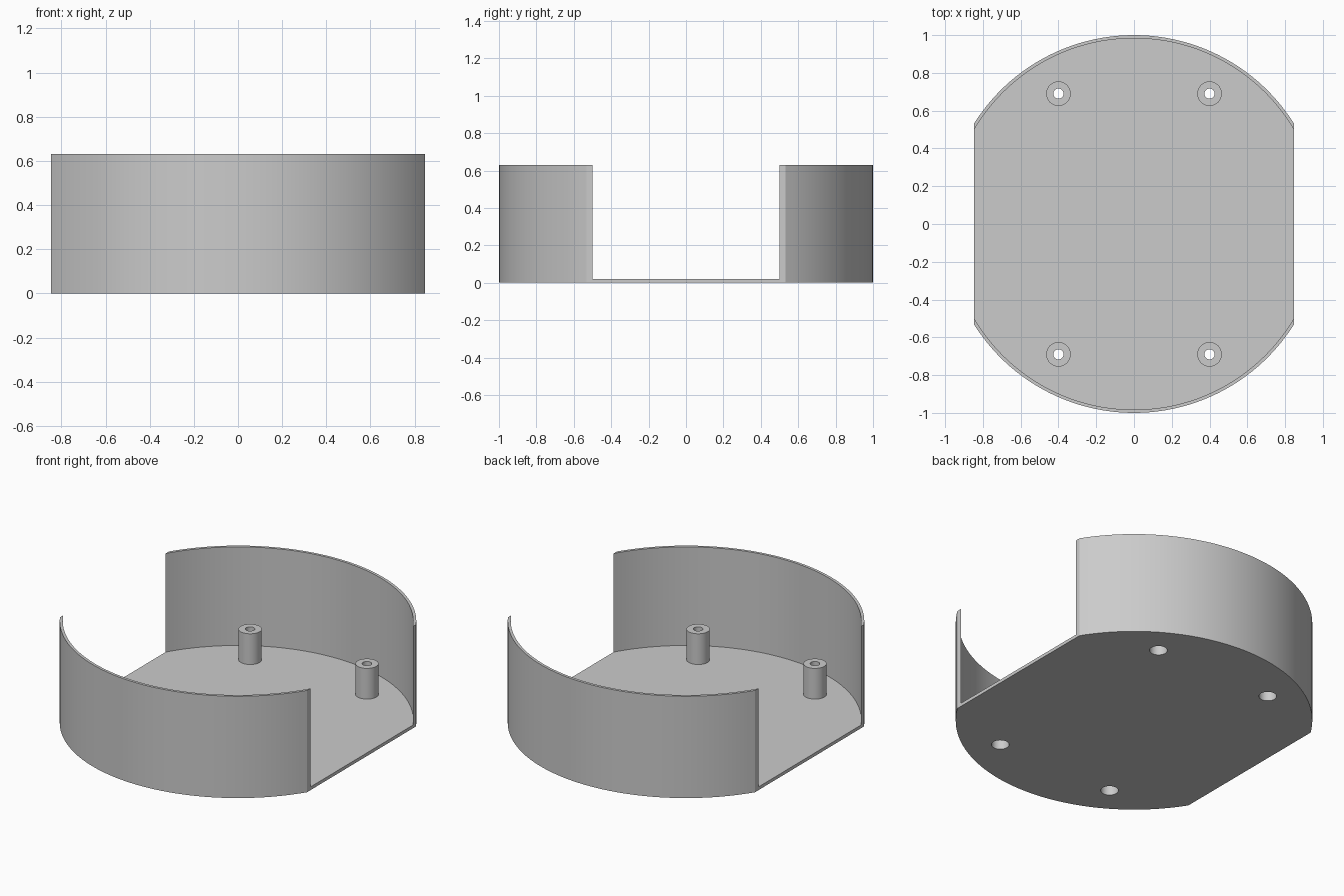
import bpy, bmesh
from math import sin, cos, acos, pi, radians
from mathutils import Vector

cube = bpy.data.objects.get("Cube")
if cube:
    bpy.data.objects.remove(cube, do_unlink=True)

R_OUT, R_IN = 1.0, 0.983        # curved wall radii
HALF_W = 0.846                  # flat sides
FLOOR, HEIGHT = 0.02, 0.63
POST_X, POST_Y, POST_TOP = 0.4, 0.69, 0.21
POST_R, BORE_R, HEAD_R, HEAD_TOP = 0.065, 0.027, 0.05, 0.13
POSTS = [(sx * POST_X, sy * POST_Y) for sx in (-1, 1) for sy in (-1, 1)]

grey = bpy.data.materials.new("plain grey")
grey.use_nodes = True
grey.diffuse_color = (0.6, 0.6, 0.6, 1)
grey.node_tree.nodes["Principled BSDF"].inputs["Base Color"].default_value = grey.diffuse_color


def finish(bm, name):
    bmesh.ops.recalc_face_normals(bm, faces=bm.faces)
    mesh = bpy.data.meshes.new(name)
    bm.to_mesh(mesh)
    bm.free()
    mesh.materials.append(grey)
    obj = bpy.data.objects.new(name, mesh)
    bpy.context.collection.objects.link(obj)
    bpy.ops.object.select_all(action="DESELECT")
    obj.select_set(True)
    bpy.context.view_layer.objects.active = obj
    bpy.ops.object.shade_smooth_by_angle(angle=radians(30))
    return obj


def arc(radius, side, n=48):
    """Arc between the two flat sides; side is +1 for back, -1 for front."""
    a = acos(HALF_W / radius)
    angles = [a + (pi - 2 * a) * i / n for i in range(n + 1)]
    return [(side * radius * cos(t), side * radius * sin(t)) for t in angles]


def circle(cx, cy, r, n=32):
    return [(cx + r * cos(2 * pi * i / n), cy + r * sin(2 * pi * i / n)) for i in range(n)]


def prism(name, loops, z0, z1):
    """Extrude an outline, with any further loops as holes."""
    bm = bmesh.new()
    for loop in loops:
        vs = [bm.verts.new((x, y, z0)) for x, y in loop]
        for a, b in zip(vs, vs[1:] + vs[:1]):
            bm.edges.new((a, b))
    bmesh.ops.triangle_fill(bm, edges=bm.edges[:], use_beauty=True, normal=Vector((0, 0, 1)))
    new = bmesh.ops.extrude_face_region(bm, geom=bm.faces[:], use_keep_orig=True)["geom"]
    bmesh.ops.translate(bm, vec=(0, 0, z1 - z0),
                        verts=[g for g in new if isinstance(g, bmesh.types.BMVert)])
    return finish(bm, name)


def lathe(name, profile, centre, n=32):
    """Spin a closed radius/height profile around a vertical axis."""
    bm = bmesh.new()
    vs = [bm.verts.new((r, 0, z)) for r, z in profile]
    for a, b in zip(vs, vs[1:] + vs[:1]):
        bm.edges.new((a, b))
    bmesh.ops.spin(bm, geom=bm.verts[:] + bm.edges[:], cent=(0, 0, 0), axis=(0, 0, 1),
                   angle=2 * pi, steps=n, use_merge=True)
    bmesh.ops.remove_doubles(bm, verts=bm.verts, dist=1e-5)
    obj = finish(bm, name)
    obj.location = (*centre, 0)
    return obj


# Floor plate with four screw holes
prism("floor", [arc(R_OUT, 1) + arc(R_OUT, -1)] + [circle(x, y, HEAD_R) for x, y in POSTS], 0, FLOOR)

# Curved front and back walls
for wall, side in (("front_wall", -1), ("back_wall", 1)):
    prism(wall, [arc(R_OUT, side) + arc(R_IN, side)[::-1]], FLOOR, HEIGHT)

# Hollow screw posts, wider bore below for the screw head
post = [(HEAD_R, FLOOR), (HEAD_R, HEAD_TOP), (BORE_R, HEAD_TOP),
        (BORE_R, POST_TOP), (POST_R, POST_TOP), (POST_R, FLOOR)]
for x, y in POSTS:
    lathe(f"{'front' if y < 0 else 'back'}_{'right' if x < 0 else 'left'}_post", post, (x, y))
